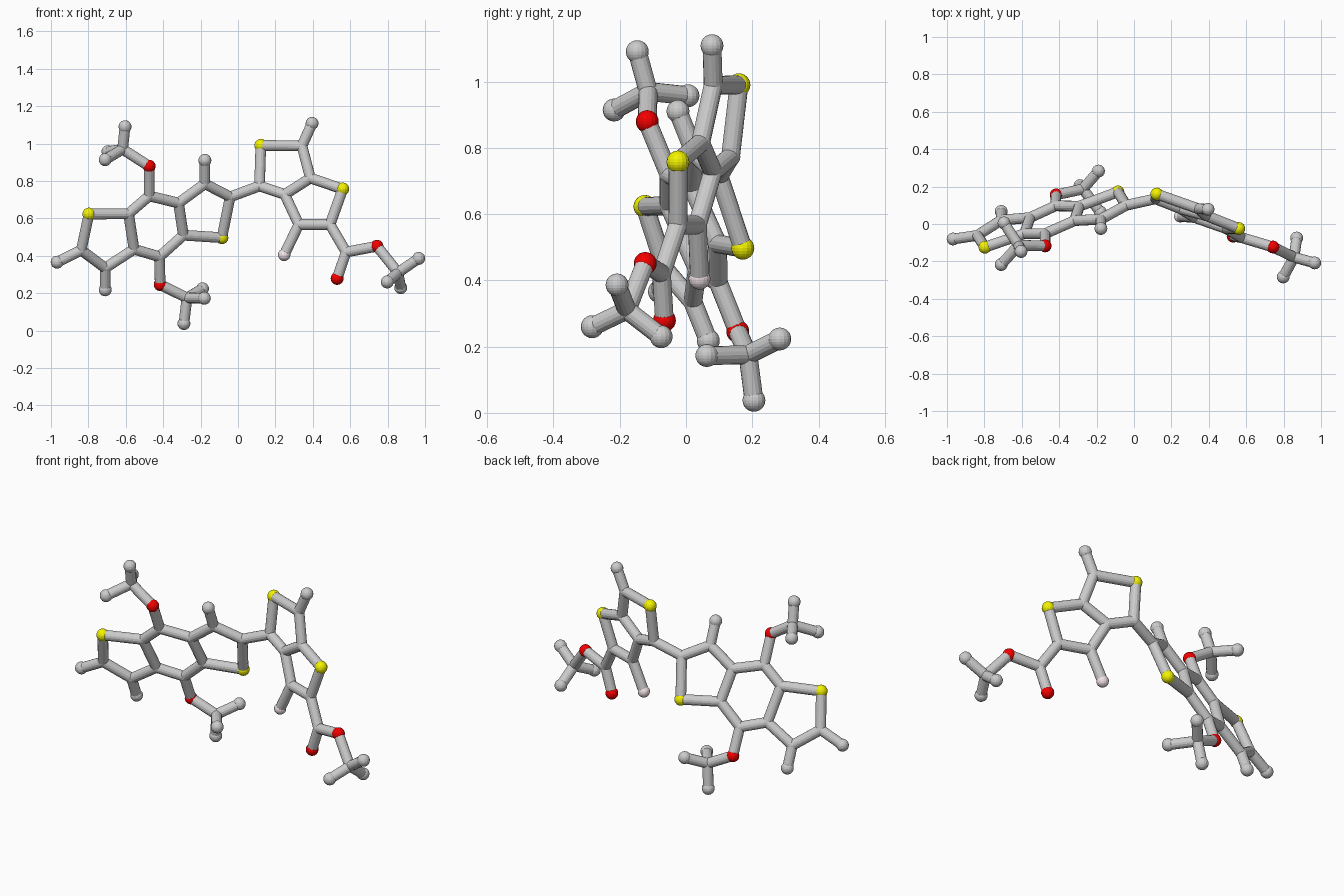
import bpy, bmesh
from mathutils import Vector, Matrix

if "Cube" in bpy.data.objects:
    bpy.data.objects.remove(bpy.data.objects["Cube"])

BALL, JOINT, ROD, SIDES = 0.0345, 0.0295, 0.0285, 16


def left(x, z):   # flat plane of the three-ring group
    return Vector((x, 0.399 + 0.345 * x - 0.398 * z, z))


def right(x, z):  # flat plane of the two-ring group
    return Vector((x, 0.076 - 0.352 * x + 0.128 * z, z))


atoms = {
    # three-ring group: outer ring, middle ring, inner ring
    "s1": left(-0.797, 0.623), "a1": left(-0.838, 0.43), "a2": left(-0.71, 0.335),
    "b1": left(-0.585, 0.625), "b2": left(-0.475, 0.72), "b3": left(-0.318, 0.682),
    "b4": left(-0.292, 0.51), "b5": left(-0.42, 0.395), "b6": left(-0.556, 0.435),
    "s2": left(-0.086, 0.497), "c1": left(-0.042, 0.715), "c2": left(-0.177, 0.785),
    "a1_end": left(-0.967, 0.366), "a2_end": left(-0.71, 0.218),
    "c2_end": left(-0.177, 0.91),
    # upper and lower branches
    "o1": Vector((-0.475, -0.117, 0.879)), "d": Vector((-0.617, -0.114, 0.97)),
    "d1": Vector((-0.604, -0.147, 1.09)), "d2": Vector((-0.71, -0.217, 0.914)),
    "d3": Vector((-0.695, 0.006, 0.957)),
    "o2": Vector((-0.416, 0.156, 0.246)), "e": Vector((-0.273, 0.187, 0.175)),
    "e1": Vector((-0.289, 0.205, 0.038)), "e2": Vector((-0.19, 0.283, 0.223)),
    "e3": Vector((-0.18, 0.063, 0.173)),
    # two-ring group
    "f1": right(0.115, 0.773), "s3": right(0.122, 0.99), "f2": right(0.342, 0.988),
    "f3": right(0.387, 0.815), "f4": right(0.25, 0.728), "s4": right(0.56, 0.757),
    "g1": right(0.492, 0.567), "g2": right(0.325, 0.567),
    "p": right(0.247, 0.405), "f2_end": right(0.396, 1.108),
    # end chain
    "h": right(0.578, 0.42), "o3": Vector((0.53, -0.065, 0.279)),
    "o4": Vector((0.743, -0.123, 0.451)), "k": Vector((0.856, -0.178, 0.31)),
    "k1": Vector((0.966, -0.208, 0.386)), "k2": Vector((0.798, -0.283, 0.26)),
    "k3": Vector((0.87, -0.075, 0.23)),
}


def make(name, build, color=None):
    bm = bmesh.new()
    build(bm)
    mesh = bpy.data.meshes.new(name)
    bm.to_mesh(mesh)
    bm.free()
    obj = bpy.data.objects.new(name, mesh)
    bpy.context.collection.objects.link(obj)
    if color:
        mat = bpy.data.materials.new(name)
        mat.diffuse_color = color
        mat.use_nodes = True
        mat.node_tree.nodes["Principled BSDF"].inputs["Base Color"].default_value = mat.diffuse_color
        mesh.materials.append(mat)


def balls(name, keys, radius, color=None):
    def build(bm):
        for key in keys.split():
            bmesh.ops.create_uvsphere(bm, u_segments=SIDES, v_segments=12, radius=radius,
                                      matrix=Matrix.Translation(atoms[key]))
    make(name, build, color)


def rods(name, chains):
    def build(bm):
        for chain in chains:
            keys = chain.split()
            for k, l in zip(keys, keys[1:]):
                p, q = atoms[k], atoms[l]
                turn = (q - p).to_track_quat('Z', 'Y').to_matrix().to_4x4()
                bmesh.ops.create_cone(bm, cap_ends=True, segments=SIDES, radius1=ROD, radius2=ROD,
                                      depth=(q - p).length,
                                      matrix=Matrix.Translation((p + q) / 2) @ turn)
    make(name, build)


# Rods
rods("three_ring_rods", ["b1 s1 a1 a2 b6", "b1 b2 b3 b4 b5 b6 b1", "b4 s2 c1 c2 b3",
                         "a1 a1_end", "a2 a2_end", "c2 c2_end"])
rods("upper_branch_rods", ["b2 o1 d d1", "d d2", "d d3"])
rods("lower_branch_rods", ["b5 o2 e e1", "e e2", "e e3"])
rods("link_rod", ["c1 f1"])
rods("two_ring_rods", ["f1 s3 f2 f3 f4 f1", "f3 s4 g1 g2 f4", "g2 p", "f2 f2_end"])
rods("end_chain_rods", ["g1 h o4 k k1", "h o3", "k k2", "k k3"])

# Balls at joints and rod ends
balls("joint_balls", "a1 a2 b1 b2 b3 b4 b5 b6 c1 c2 d e f1 f2 f3 f4 g1 g2 h k", JOINT)
balls("end_balls", "a1_end a2_end c2_end d1 d2 d3 e1 e2 e3 f2_end k1 k2 k3", BALL)
balls("yellow_balls", "s1 s2 s3 s4", BALL, (0.9, 0.9, 0.0, 1))
balls("red_balls", "o1 o2 o3 o4", BALL, (0.9, 0.0, 0.0, 1))
balls("pink_ball", "p", 0.033, (0.9, 0.78, 0.8, 1))
